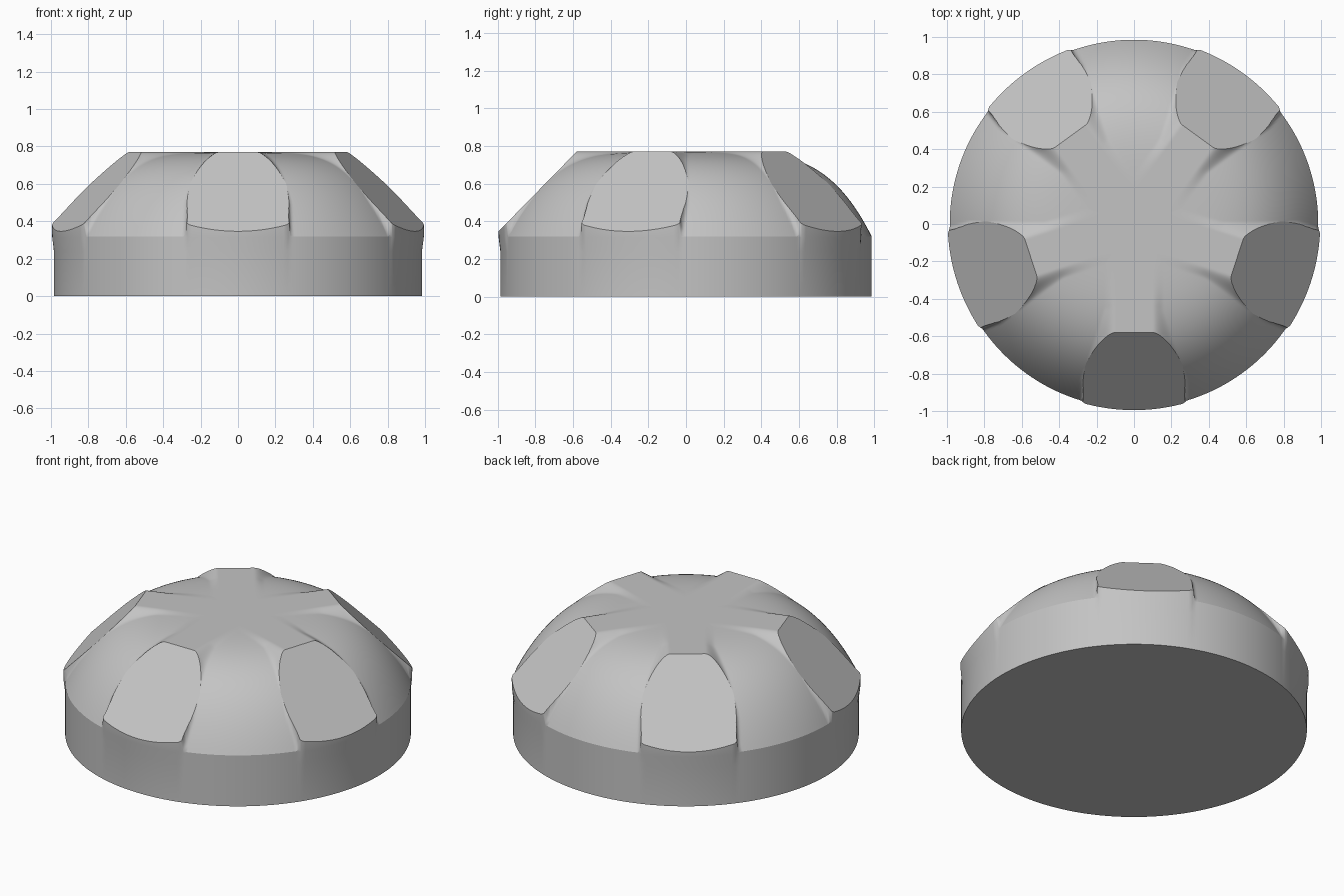
import bpy, bmesh, math
from mathutils import Vector

cube = bpy.data.objects.get("Cube")
if cube:
    bpy.data.objects.remove(cube)

RADIUS, TOP, RIM = 0.985, 0.77, 0.32
PADS = [math.radians(-90 + 72 * k) for k in range(5)]
SEGMENTS, RINGS = 480, 70


def material(name, value):
    mat = bpy.data.materials.new(name)
    mat.use_nodes = True
    colour = (value, value, value, 1)
    mat.diffuse_color = colour
    mat.node_tree.nodes["Principled BSDF"].inputs["Base Color"].default_value = colour
    return mat


def ridge(r, a):
    """Strength of the raised ridges at a polar position, from 0 to 1."""
    best = 0
    for pad in PADS:
        u, v = r * math.cos(a - pad), abs(r * math.sin(a - pad))
        if u > 0:
            inner = 0.1 + 0.38 * max(0, min(u, 0.95) - 0.6)
            outer = min(0.16 + 0.32 * max(0, u - 0.45), 0.285)
            t = max(0, min(1, (outer - v) / (outer - inner)))
            best = max(best, t * t * (3 - 2 * t))
    return best


def height(r, a):
    drop = (TOP - RIM) * (r / RADIUS) ** 4.4
    return TOP - drop * (1 - ridge(r, a))


bm = bmesh.new()


def ring(point):
    return [bm.verts.new(point(2 * math.pi * i / SEGMENTS)) for i in range(SEGMENTS)]


def polar(r, a, z):
    return (r * math.cos(a), r * math.sin(a), z)


# Straight drum wall, flaring slightly below each pad
def flare(a):
    return RADIUS + 0.016 * min(1, 2 * ridge(RADIUS, a))


rows = [ring(lambda a: polar(RADIUS, a, 0)),
        ring(lambda a: polar(RADIUS, a, 0.24)),
        ring(lambda a: polar(RADIUS + (flare(a) - RADIUS) * 0.6, a, 0.315))]

# Domed top with five radial ridges
for k in range(RINGS):
    r = RADIUS * (1 - k / RINGS)
    rows.append(ring(lambda a: polar(flare(a) if k == 0 else r, a, height(r, a))))

for low, high in zip(rows, rows[1:]):
    for i in range(SEGMENTS):
        j = (i + 1) % SEGMENTS
        bm.faces.new((low[i], low[j], high[j], high[i]))
bm.faces.new(rows[-1])
bm.faces.new(reversed(rows[0]))

# Crisp rim between ridges, and crisp base
for row in (rows[0], rows[3]):
    for i in range(SEGMENTS):
        if row is rows[0] or ridge(RADIUS, 2 * math.pi * i / SEGMENTS) < 0.01:
            bm.edges.get((row[i], row[(i + 1) % SEGMENTS])).smooth = False

for f in bm.faces:
    f.smooth = True

# Slice a flat sloping pad on the end of each ridge
for pad in PADS:
    out = Vector((math.cos(pad), math.sin(pad), 0))
    cut = bmesh.ops.bisect_plane(
        bm, geom=bm.verts[:] + bm.edges[:] + bm.faces[:], dist=1e-5,
        plane_co=out * 0.58 + Vector((0, 0, TOP)),
        plane_no=out + Vector((0, 0, 0.98)), clear_outer=True)
    edges = [e for e in cut["geom_cut"] if isinstance(e, bmesh.types.BMEdge) and e.is_boundary]
    bmesh.ops.edgeloop_fill(bm, edges=edges)
    for e in edges:
        e.smooth = False

bmesh.ops.recalc_face_normals(bm, faces=bm.faces[:])
mesh = bpy.data.meshes.new("domed_knob")
bm.to_mesh(mesh)
bm.free()
mesh.materials.append(material("light_grey", 0.55))
knob = bpy.data.objects.new("domed_knob", mesh)
bpy.context.collection.objects.link(knob)
